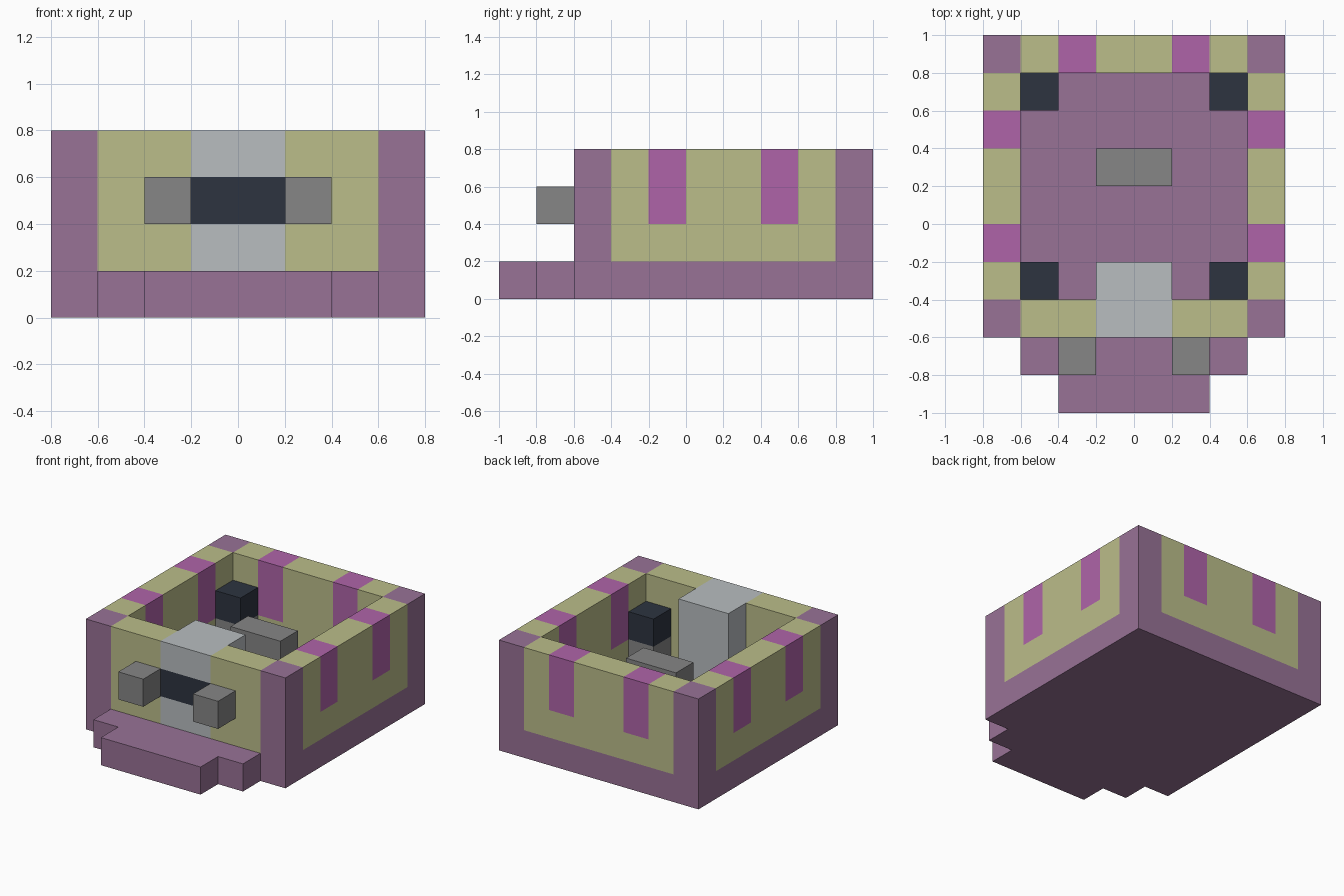
import bpy
import bmesh
from mathutils import Vector

CELL = 0.2

default_cube = bpy.data.objects.get("Cube")
if default_cube:
    bpy.data.objects.remove(default_cube, do_unlink=True)


def linear(c):
    c /= 255
    return c / 12.92 if c < 0.04045 else ((c + 0.055) / 1.055) ** 2.4


def make_material(name, rgb):
    mat = bpy.data.materials.new(name)
    colour = (*[linear(c) for c in rgb], 1.0)
    mat.diffuse_color = colour
    mat.use_nodes = True
    bsdf = next(n for n in mat.node_tree.nodes if n.type == "BSDF_PRINCIPLED")
    bsdf.inputs["Base Color"].default_value = colour
    return mat


MATERIALS = {
    "purple": make_material("dusty purple", (152, 114, 150)),
    "olive": make_material("pale olive", (187, 189, 138)),
    "magenta": make_material("magenta", (175, 100, 169)),
    "dark": make_material("dark slate", (45, 52, 64)),
    "grey": make_material("mid grey", (134, 134, 134)),
    "silver": make_material("silver", (184, 189, 192)),
}
NAMES = list(MATERIALS)
cells = {}  # (x, y, z) -> (part name, colour name)


def fill(part, colour, xs, ys, zs, mirror=False):
    """Fill a block of cells; each range is (first, end) in cell units."""
    for x in range(*xs):
        for y in range(*ys):
            for z in range(*zs):
                cells[x, y, z] = (part, colour)
                if mirror:
                    cells[-1 - x, y, z] = (part, colour)


# Floor and stepped front ledge
fill("floor", "purple", (-4, 4), (-3, 5), (0, 1))
fill("front_ledge", "purple", (-3, 3), (-4, -3), (0, 1))
fill("front_ledge", "purple", (-2, 2), (-5, -4), (0, 1))

# Walls
fill("walls", "olive", (-4, 4), (-3, -2), (1, 4))
fill("walls", "olive", (-4, 4), (4, 5), (1, 4))
fill("walls", "olive", (3, 4), (-2, 4), (1, 4), mirror=True)

# Corner posts
for y in (-3, 4):
    fill("corner_posts", "purple", (3, 4), (y, y + 1), (1, 4), mirror=True)

# Stripes hanging from the wall rims
for y in (-1, 2):
    fill("walls", "magenta", (3, 4), (y, y + 1), (2, 4), mirror=True)
fill("walls", "magenta", (1, 2), (4, 5), (2, 4), mirror=True)

# Centre block with its dark front band, and the two lamps
fill("centre_block", "silver", (-1, 1), (-3, -1), (1, 4))
fill("centre_block", "dark", (-1, 1), (-3, -2), (2, 3))
fill("front_lamps", "grey", (1, 2), (-4, -3), (2, 3), mirror=True)

# Inner corner stands with dark caps
for y in (-2, 3):
    fill("corner_stands", "grey", (2, 3), (y, y + 1), (1, 2), mirror=True)
    fill("corner_caps", "dark", (2, 3), (y, y + 1), (2, 3), mirror=True)

# Bench inside
fill("bench", "grey", (-1, 1), (1, 2), (1, 3))


def build(part):
    """Make the exposed cell faces of one part and merge flat areas."""
    bm = bmesh.new()
    for pos, (owner, colour) in cells.items():
        if owner != part:
            continue
        centre = Vector(pos) + Vector((0.5, 0.5, 0.5))
        for axis in range(3):
            for sign in (-1, 1):
                n = Vector((0, 0, 0))
                n[axis] = sign
                if tuple(int(p + d) for p, d in zip(pos, n)) in cells:
                    continue
                u = Vector((0, 0, 0))
                u[(axis + 1) % 3] = 1
                v = n.cross(u)
                corners = (-u - v, u - v, u + v, v - u)
                verts = [bm.verts.new((centre + (n + c) / 2) * CELL) for c in corners]
                bm.faces.new(verts).material_index = NAMES.index(colour)
    bmesh.ops.remove_doubles(bm, verts=bm.verts, dist=0.001)
    bmesh.ops.dissolve_limit(bm, angle_limit=0.01, verts=bm.verts,
                             edges=bm.edges, delimit={"MATERIAL"})
    mesh = bpy.data.meshes.new(part)
    bm.to_mesh(mesh)
    bm.free()
    for mat in MATERIALS.values():
        mesh.materials.append(mat)
    bpy.context.collection.objects.link(bpy.data.objects.new(part, mesh))


for part in dict.fromkeys(owner for owner, _ in cells.values()):
    build(part)
